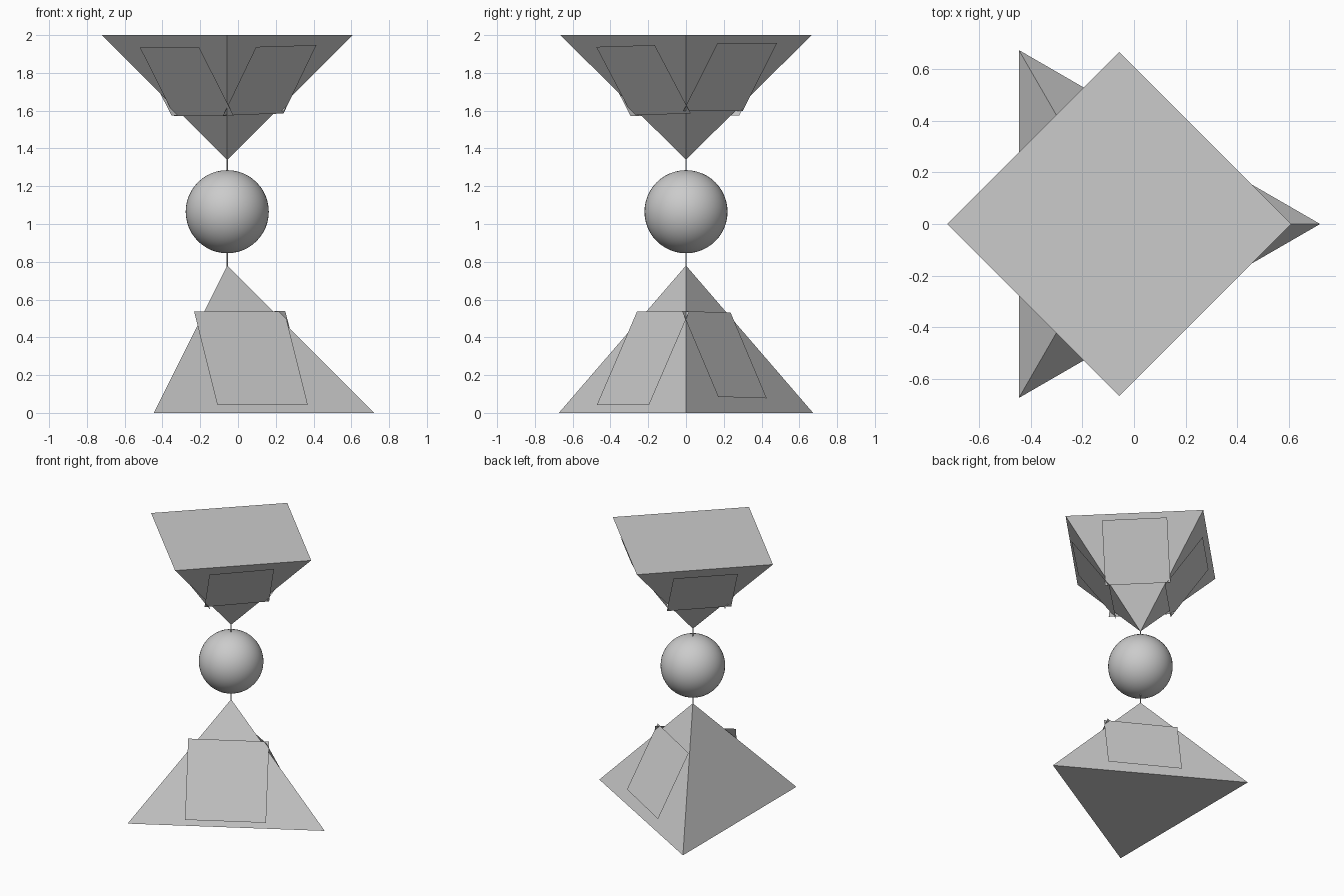
import bpy
from math import cos, sin, radians
from mathutils import Vector, Matrix

if "Cube" in bpy.data.objects:
    bpy.data.objects.remove(bpy.data.objects["Cube"])

CX = -0.057  # common vertical axis of the stack


def name_last(name):
    ob = bpy.context.object
    ob.name = name
    return ob


def pyramid(name, sides, r_low, r_high, z0, z1, turn):
    bpy.ops.mesh.primitive_cone_add(vertices=sides, radius1=r_low, radius2=r_high,
                                    depth=z1 - z0, location=(CX, 0, (z0 + z1) / 2),
                                    rotation=(0, 0, radians(turn)))
    return name_last(name)


def rod(name, z0, z1):
    bpy.ops.mesh.primitive_cylinder_add(vertices=8, radius=0.003, depth=z1 - z0,
                                        location=(CX, 0, (z0 + z1) / 2))
    return name_last(name)


def panel(name, angle, apex_z, run, rise, size, u, z, off, roll):
    """Square sheet floating just off a sloping pyramid face.
    run = face inradius at the base, rise = signed height from apex to base."""
    a = radians(angle)
    out = Vector((cos(a), sin(a), 0))
    t = Vector((-sin(a), cos(a), 0))
    s = out * run + Vector((0, 0, rise))
    s = s.normalized() * (1 if rise > 0 else -1)
    n = t.cross(s)
    centre = Vector((CX, 0, z)) + out * (run * (z - apex_z) / rise) + t * u + n * off
    m = Matrix((t, s, n)).transposed().to_4x4()
    bpy.ops.mesh.primitive_plane_add(size=size)
    ob = name_last(name)
    ob.matrix_world = Matrix.Translation(centre) @ m @ Matrix.Rotation(radians(roll), 4, 'Z')
    return ob


# Solid bodies: three-sided pyramid below, ball, inverted four-sided pyramid above
pyramid("lower_pyramid", 3, 0.777, 0, 0, 0.78, -90)
pyramid("upper_pyramid", 4, 0, 0.665, 1.34, 2.0, 0)

bpy.ops.mesh.primitive_uv_sphere_add(segments=48, ring_count=24, radius=0.22,
                                     location=(CX, 0, 1.065))
name_last("ball")
bpy.ops.object.shade_smooth()

# Thin rods joining the tips to the ball
rod("lower_rod", 0.77, 0.86)
rod("upper_rod", 1.27, 1.35)

# Sheets on two faces of the lower pyramid: angle, size, sideways shift, mid height, roll
for i, (ang, size, u, z, roll) in enumerate([(-60, 0.553, -0.005, 0.283, 0),
                                             (60, 0.507, -0.027, 0.302, -1)]):
    panel(f"lower_panel_{i + 1}", ang, 0.78, 0.388, -0.78, size, u, z, 0.014, roll)

# Sheets on all four faces of the upper pyramid: angle, shift, mid height, roll
for i, (ang, u, z, roll) in enumerate([(-45, 0, 1.77, 1.5), (45, 0, 1.787, 0),
                                       (135, 0.01, 1.765, 0), (225, 0.01, 1.762, 0)]):
    panel(f"upper_panel_{i + 1}", ang, 1.34, 0.47, 0.66, 0.445, u, z, 0.015, roll)
